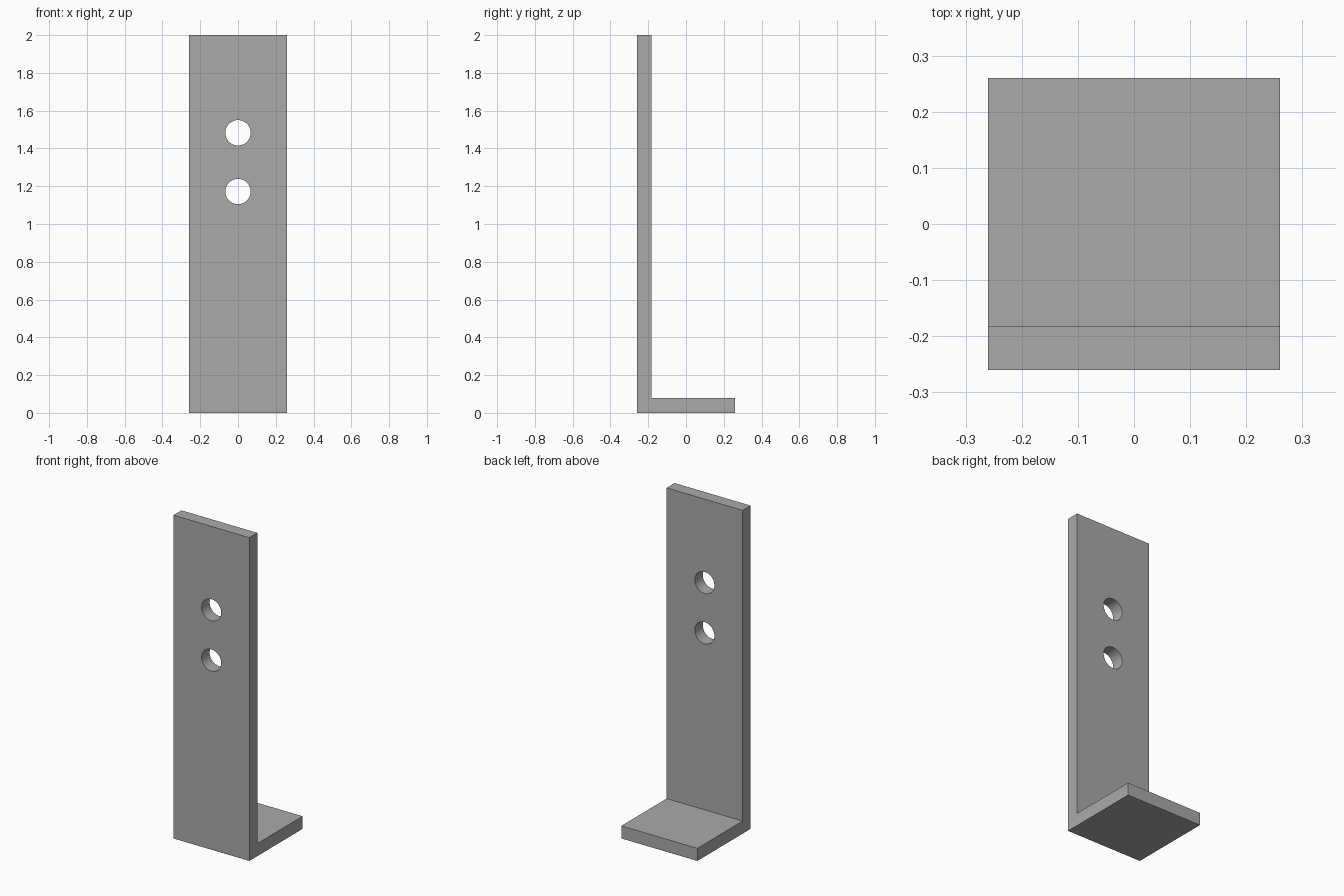
import bpy
import bmesh
import math

WIDTH, HALF, HEIGHT, THICK = 0.52, 0.26, 2.0, 0.078

cube = bpy.data.objects.get("Cube")
if cube:
    bpy.data.objects.remove(cube, do_unlink=True)

grey = bpy.data.materials.new("plain grey")
grey.use_nodes = True
colour = (0.4, 0.4, 0.4, 1.0)
grey.diffuse_color = colour
grey.node_tree.nodes["Principled BSDF"].inputs["Base Color"].default_value = colour


def add_object(name, bm):
    bmesh.ops.recalc_face_normals(bm, faces=bm.faces)
    mesh = bpy.data.meshes.new(name)
    bm.to_mesh(mesh)
    bm.free()
    mesh.materials.append(grey)
    obj = bpy.data.objects.new(name, mesh)
    bpy.context.collection.objects.link(obj)
    return obj


# L-shaped side profile, extruded across the width
inner = -HALF + THICK
profile = [(-HALF, 0), (HALF, 0), (HALF, THICK), (inner, THICK),
           (inner, HEIGHT), (-HALF, HEIGHT)]
bm = bmesh.new()
face = bm.faces.new([bm.verts.new((-HALF, y, z)) for y, z in profile])
extruded = bmesh.ops.extrude_face_region(bm, geom=[face])["geom"]
verts = [v for v in extruded if isinstance(v, bmesh.types.BMVert)]
bmesh.ops.translate(bm, verts=verts, vec=(WIDTH, 0, 0))
bracket = add_object("angle_bracket", bm)

# Two round bolt holes through the upright plate
for name, z in (("upper_hole_cutter", 1.483), ("lower_hole_cutter", 1.172)):
    bm = bmesh.new()
    bmesh.ops.create_cone(bm, cap_ends=True, segments=48, radius1=0.067,
                          radius2=0.067, depth=THICK * 3)
    cutter = add_object(name, bm)
    cutter.location = (0, -HALF + THICK / 2, z)
    cutter.rotation_euler.x = math.pi / 2
    cutter.hide_render = True
    cutter.hide_set(True)
    cutter.display_type = 'WIRE'
    cut = bracket.modifiers.new(name, 'BOOLEAN')
    cut.operation = 'DIFFERENCE'
    cut.solver = 'EXACT'
    cut.object = cutter

# Smooth hole walls, sharp plate edges
bpy.ops.object.select_all(action='DESELECT')
bracket.select_set(True)
bpy.context.view_layer.objects.active = bracket
for cut in list(bracket.modifiers):
    bpy.ops.object.modifier_apply(modifier=cut.name)
bpy.ops.object.shade_smooth_by_angle(angle=math.radians(30))
